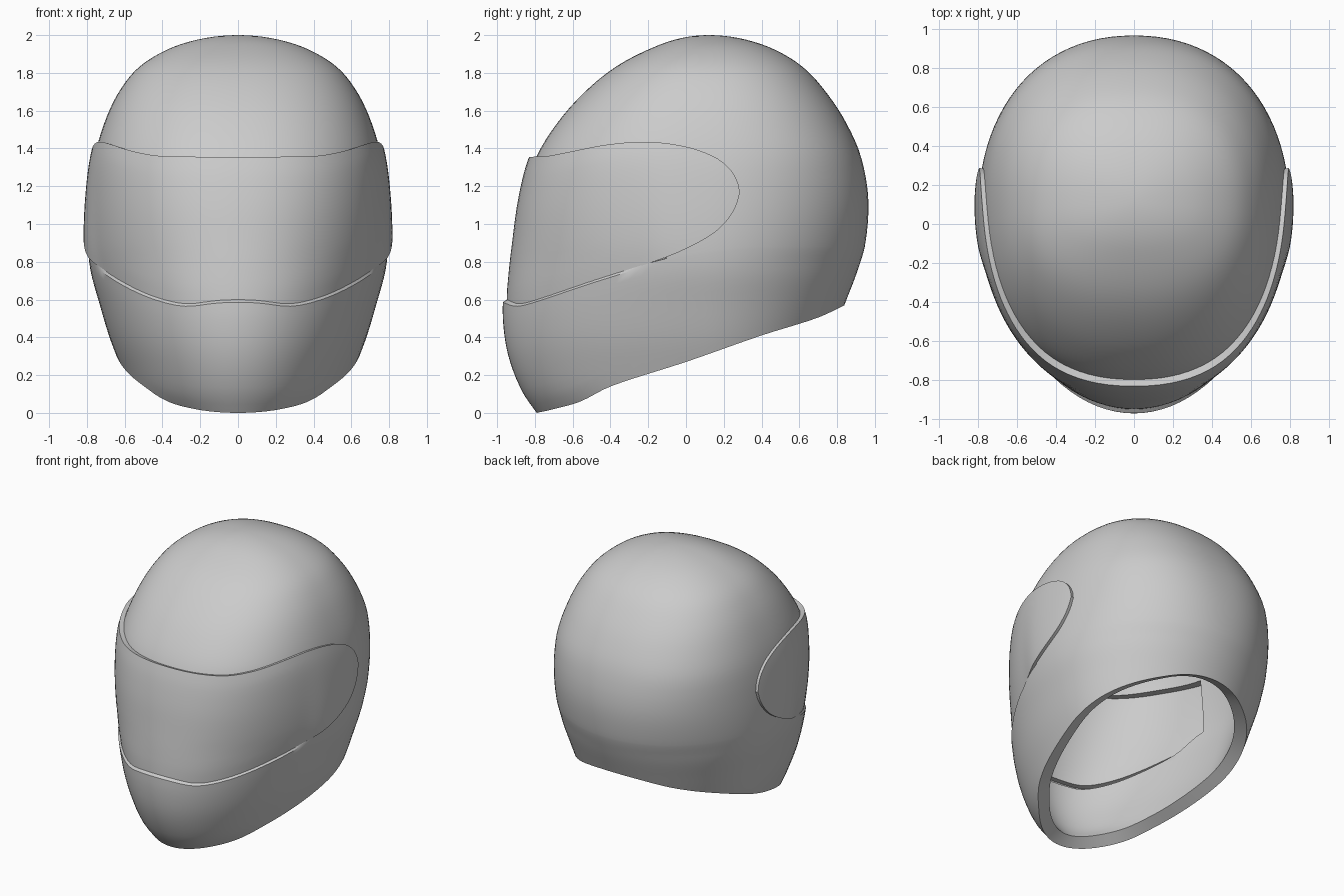
import bpy, bmesh
from math import sin, cos, pi, radians, sqrt

cube = bpy.data.objects.get("Cube")
if cube:
    bpy.data.objects.remove(cube, do_unlink=True)


def spline(points):
    """Smooth interpolation through (key, value) points, clamped at both ends."""
    pts = sorted(points)
    n = len(pts)
    slopes = []
    for i in range(n):
        a, b = pts[max(i - 1, 0)], pts[min(i + 1, n - 1)]
        slopes.append((b[1] - a[1]) / (b[0] - a[0]))

    def value(k):
        if k <= pts[0][0]:
            return pts[0][1]
        for i in range(n - 1):
            (k0, v0), (k1, v1) = pts[i], pts[i + 1]
            if k <= k1:
                h = k1 - k0
                t = (k - k0) / h
                return (v0 * (1 + 2 * t) * (1 - t) ** 2 + h * slopes[i] * t * (1 - t) ** 2
                        + v1 * t * t * (3 - 2 * t) + h * slopes[i + 1] * t * t * (t - 1))
        return pts[-1][1]
    return value


# Body sections: height, front y, back y, half width
TOP = 2.0
SECTIONS = [
    (2.0, .12, .12, 0), (1.97, -.08, .34, .24), (1.93, -.185, .455, .36),
    (1.83, -.375, .62, .525), (1.7, -.535, .74, .63), (1.55, -.67, .84, .702),
    (1.36, -.79, .925, .758), (1.13, -.865, .965, .787), (.9, -.915, .95, .795),
    (.75, -.945, .907, .78), (.58, -.97, .842, .734), (.4, -.96, .77, .68),
    (.25, -.925, .71, .622), (.1, -.86, .66, .555), (0, -.79, .63, .47),
]


def depth(z):
    return sqrt(max(TOP - z, 0))


front, back, half = (spline([(depth(s[0]), s[i]) for s in SECTIONS]) for i in (1, 2, 3))

# Heights along the length: neck rim, lower and upper edge of the eye port, visor outline
rim = spline([(-.79, 0), (-.7, .02), (-.56, .06), (-.4, .14), (0, .27), (.4, .41), (.7, .505), (.84, .57)])
port_low = spline([(-.97, .6), (-.9, .578), (-.8, .6), (-.5, .7), (-.17, .8), (0, .84), (.3, .88)])
port_high = spline([(-.85, 1.25), (-.5, 1.27), (-.1, 1.24), (.5, 1.24)])
visor_low = spline([(-.97, .599), (-.9, .577), (-.8, .599), (-.5, .699), (-.17, .8), (0, .868),
                    (.15, .955), (.23, 1.04), (.27, 1.12), (.28, 1.17)])
visor_high = spline([(-.8, 1.355), (-.7, 1.36), (-.6, 1.38), (-.4, 1.42), (-.2, 1.435), (0, 1.41),
                     (.15, 1.355), (.23, 1.29), (.27, 1.22), (.28, 1.17)])
# Visor stands proud of the body except along the chin, where it is recessed
low_gap = spline([(-.97, -.02), (-.85, -.014), (-.3, -.008), (-.1, .018), (.28, .022)])
high_gap = spline([(-.85, .04), (-.3, .028), (.28, .022)])


def surface(angle, z, gap=0.0):
    """Point on the body at an angle measured from the front."""
    d = depth(z)
    f, b, w = front(d), back(d), half(d)
    mid = .1 + .02 * max(0, (z - 1.5) / .5)
    power = 2 / (2 + .3 * min(1, max(0, (z - .8) / .56)))
    c, s = cos(angle), sin(angle)
    reach = (mid - f if c > 0 else b - mid) + gap
    y = mid - (1 if c > 0 else -1) * reach * abs(c) ** power
    x = (1 if s > 0 else -1) * (w + gap) * abs(s) ** power
    return x, y, z


def settle(angle, height):
    """Find where a column meets a height that itself depends on y."""
    z = 1.0
    for _ in range(14):
        z = .4 * z + .6 * height(surface(angle, z)[1])
    return z


def finish(name, bm, thickness, mat):
    bmesh.ops.remove_doubles(bm, verts=bm.verts, dist=.0005)
    mesh = bpy.data.meshes.new(name)
    bm.to_mesh(mesh)
    bm.free()
    obj = bpy.data.objects.new(name, mesh)
    bpy.context.collection.objects.link(obj)
    mesh.materials.append(mat)
    bpy.ops.object.select_all(action='DESELECT')
    obj.select_set(True)
    bpy.context.view_layer.objects.active = obj
    solid = obj.modifiers.new("Thickness", 'SOLIDIFY')
    solid.thickness = thickness
    solid.offset = -1
    solid.use_even_offset = True
    bpy.ops.object.modifier_apply(modifier=solid.name)
    bpy.ops.object.shade_smooth_by_angle(angle=radians(35))


def skin(bm, columns, keep=lambda c, r: True):
    """Join neighbouring columns of points with quads."""
    grid = [[bm.verts.new(p) for p in col] for col in columns]
    for c in range(len(grid) - 1):
        for r in range(len(grid[c]) - 1):
            if keep(c, r):
                bm.faces.new((grid[c][r], grid[c + 1][r], grid[c + 1][r + 1], grid[c][r + 1]))
    loose = [v for v in bm.verts if not v.link_faces]
    bmesh.ops.delete(bm, geom=loose, context='VERTS')


grey = bpy.data.materials.new("plain grey")
grey.use_nodes = True
grey.diffuse_color = (.6, .6, .6, 1)
grey.node_tree.nodes["Principled BSDF"].inputs["Base Color"].default_value = (.6, .6, .6, 1)

# Shell: three bands per column, with the middle band left open at the face
COLS, PORT_COLS = 96, 21
LOWER, MIDDLE, UPPER = 14, 10, 28
BEVEL = .014
shell_cols = []
for c in range(COLS + 1):
    angle = -pi + 2 * pi * c / COLS
    z0, z1, z2 = (settle(angle, h) for h in (rim, port_low, port_high))
    levels = [z0 + (z1 - BEVEL - z0) * i / (LOWER - 1) for i in range(LOWER)]
    levels += [z1 + (z2 - z1) * i / MIDDLE for i in range(MIDDLE)]
    levels += [TOP - (depth(z2) * (1 - i / UPPER)) ** 2 for i in range(UPPER + 1)]
    column = [surface(angle, z) for z in levels]
    # Sloped ledge along the chin where the visor sits
    if abs(c - COLS // 2) <= PORT_COLS:
        column[LOWER] = surface(angle, z1, min(0, low_gap(column[LOWER][1])))
    shell_cols.append(column)


def outside_port(c, r):
    in_front = COLS // 2 - PORT_COLS <= c < COLS // 2 + PORT_COLS
    return not (in_front and LOWER <= r < LOWER + MIDDLE)


bm = bmesh.new()
skin(bm, shell_cols, outside_port)
finish("helmet_shell", bm, .09, grey)

# Visor: wraparound shield with rounded ends
VISOR_COLS, VISOR_ROWS = 88, 14
END = radians(100.7)
visor_cols = []
for c in range(VISOR_COLS + 1):
    angle = END * sin(pi / 2 * (2 * c / VISOR_COLS - 1))
    z0, z1 = settle(angle, visor_low), settle(angle, visor_high)
    column = []
    for r in range(VISOR_ROWS + 1):
        t = r / VISOR_ROWS
        z = z0 + (z1 - z0) * t
        y = surface(angle, z)[1]
        column.append(surface(angle, z, low_gap(y) * (1 - t) + high_gap(y) * t))
    visor_cols.append(column)
bm = bmesh.new()
skin(bm, visor_cols)
finish("visor", bm, .04, grey)
